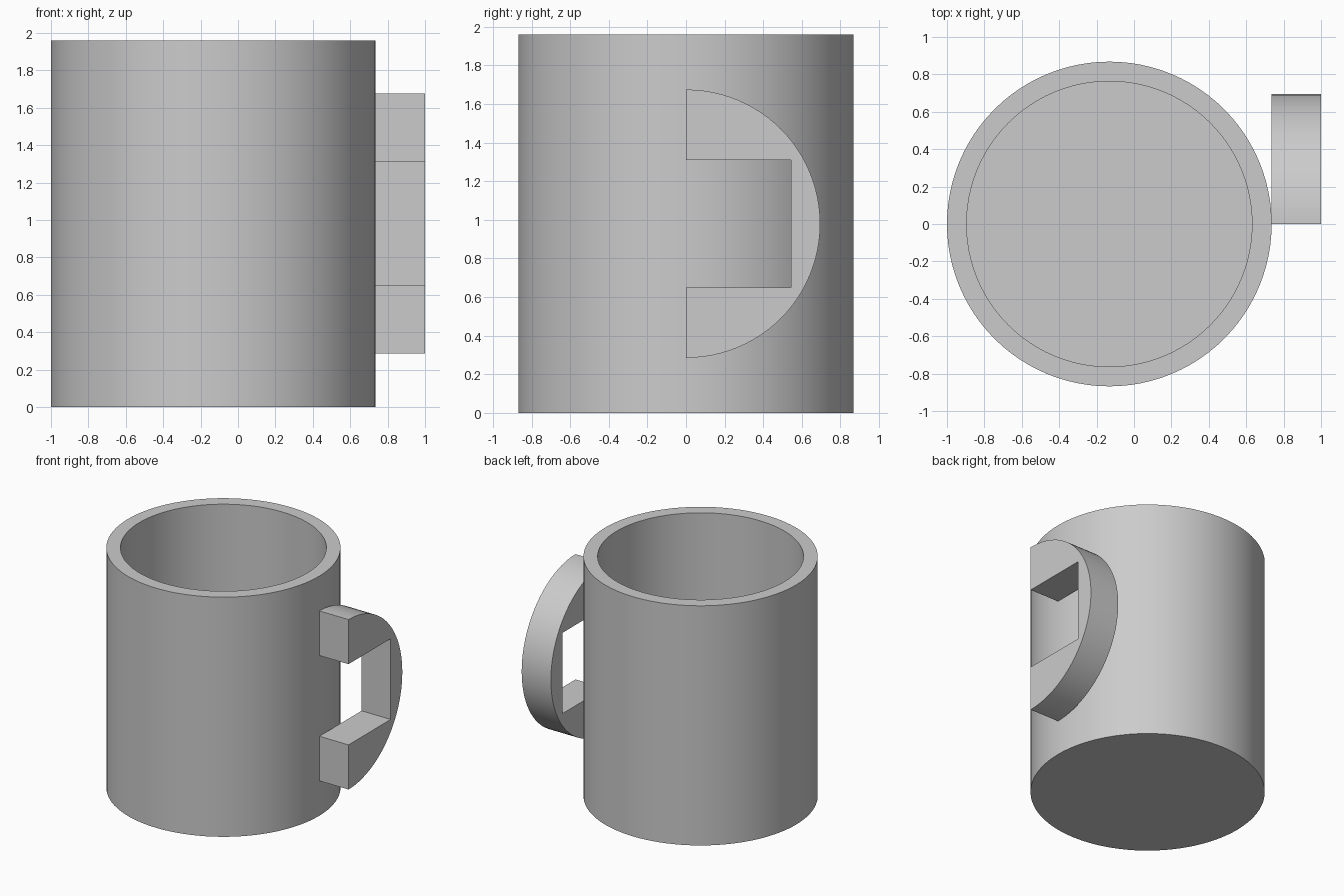
import bpy, bmesh, math

cube = bpy.data.objects.get("Cube")
if cube:
    bpy.data.objects.remove(cube, do_unlink=True)

GREY = (0.6, 0.6, 0.6, 1.0)
grey = bpy.data.materials.new("plain grey")
grey.use_nodes = True
grey.diffuse_color = GREY
grey.node_tree.nodes["Principled BSDF"].inputs["Base Color"].default_value = GREY

CENTRE_X = -0.132
OUTER, INNER = 0.868, 0.763
HEIGHT, FLOOR = 1.96, 0.105


def finish(name, bm, location):
    """Turn the bmesh into a smooth-shaded object with sharp edges kept."""
    bmesh.ops.recalc_face_normals(bm, faces=bm.faces)
    mesh = bpy.data.meshes.new(name)
    bm.to_mesh(mesh)
    bm.free()
    mesh.materials.append(grey)
    obj = bpy.data.objects.new(name, mesh)
    obj.location = location
    bpy.context.collection.objects.link(obj)
    bpy.ops.object.select_all(action="DESELECT")
    obj.select_set(True)
    bpy.context.view_layer.objects.active = obj
    bpy.ops.object.shade_smooth_by_angle(angle=math.radians(30))
    return obj


# Cup body: rings up the outside, over the rim and down to the inner floor
SIDES = 96
bm = bmesh.new()
rings = []
for radius, z in ((OUTER, 0), (OUTER, HEIGHT), (INNER, HEIGHT), (INNER, FLOOR)):
    angles = [math.tau * i / SIDES for i in range(SIDES)]
    rings.append([bm.verts.new((radius * math.cos(a), radius * math.sin(a), z)) for a in angles])
for low, high in zip(rings, rings[1:]):
    for i in range(SIDES):
        j = (i + 1) % SIDES
        bm.faces.new((low[i], low[j], high[j], high[i]))
bm.faces.new(rings[0])
bm.faces.new(rings[-1])
finish("cup_body", bm, (CENTRE_X, 0, 0))

# Handle: half disc with a rectangular notch, extruded sideways
RADIUS, NOTCH_DEPTH, NOTCH_HALF = 0.695, 0.545, 0.33
STEPS = 48
arc = [math.pi * (i / STEPS - 0.5) for i in range(STEPS + 1)]
outline = [(RADIUS * math.cos(a), RADIUS * math.sin(a)) for a in arc]
outline += [(0, NOTCH_HALF), (NOTCH_DEPTH, NOTCH_HALF),
            (NOTCH_DEPTH, -NOTCH_HALF), (0, -NOTCH_HALF)]
inner_x = CENTRE_X + OUTER
bm = bmesh.new()
side = bm.faces.new([bm.verts.new((0, y, z)) for y, z in outline])
extruded = bmesh.ops.extrude_face_region(bm, geom=[side], use_keep_orig=True)
moved = [g for g in extruded["geom"] if isinstance(g, bmesh.types.BMVert)]
bmesh.ops.translate(bm, verts=moved, vec=(1 - inner_x, 0, 0))
finish("handle", bm, (inner_x, 0, HEIGHT / 2))
